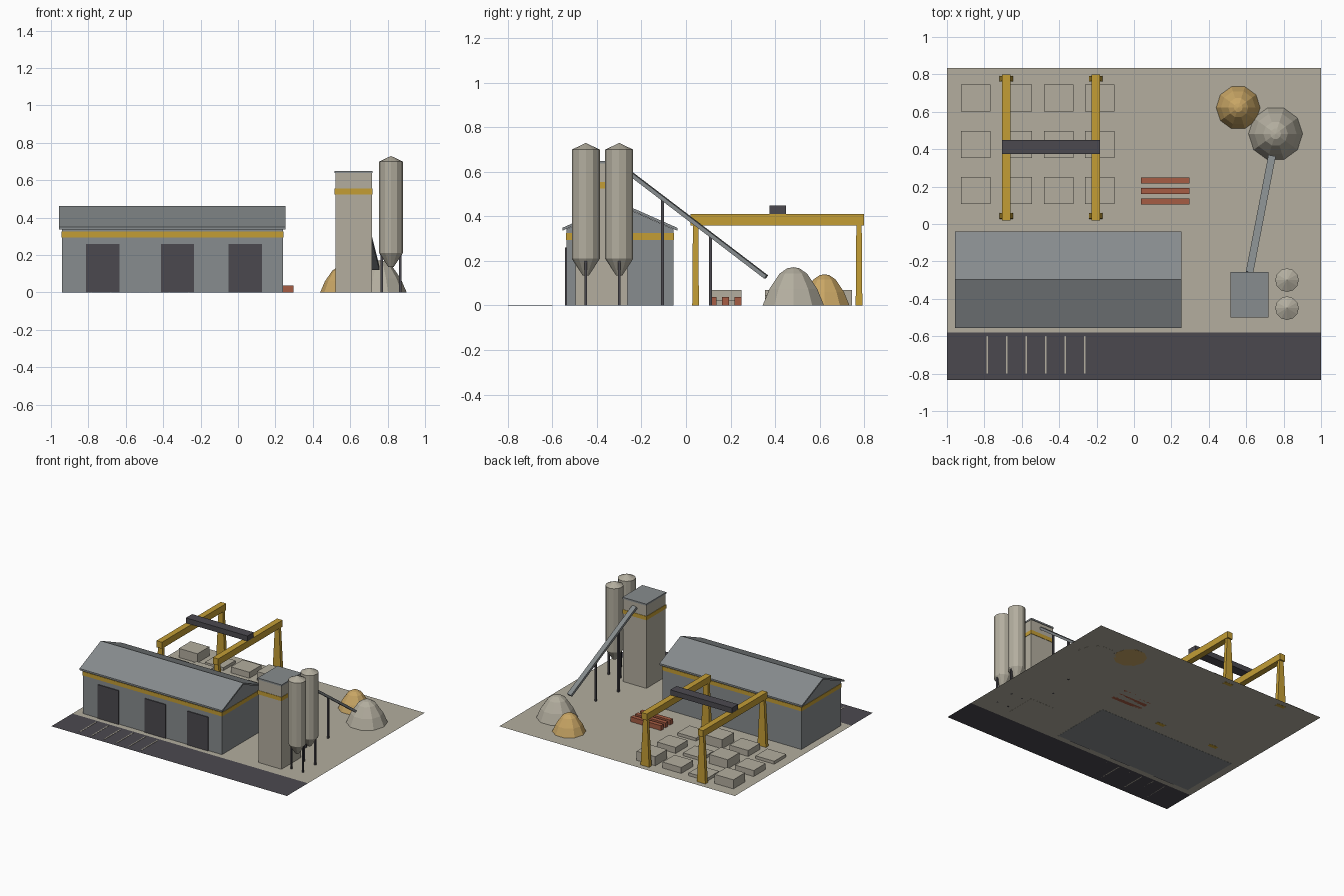
import bpy, bmesh, math
from mathutils import Vector

if "Cube" in bpy.data.objects:
    bpy.data.objects.remove(bpy.data.objects["Cube"])


def material(name, hex_code):
    m = bpy.data.materials.new(name)
    srgb = [((hex_code >> s) & 255) / 255 for s in (16, 8, 0)]
    m.diffuse_color = [((c + 0.055) / 1.055) ** 2.4 for c in srgb] + [1]
    m.use_nodes = True
    m.node_tree.nodes["Principled BSDF"].inputs["Base Color"].default_value = m.diffuse_color
    return m


CONCRETE = material("concrete", 0xB3AE9F)
STEEL = material("steel_grey", 0x878C8E)
DARK = material("dark_asphalt", 0x4B494F)
YELLOW = material("safety_yellow", 0xC39D35)
SAND = material("sand", 0xC9A665)
BRICK = material("brick_red", 0xA65C43)


def finish(name, bm, mat):
    bmesh.ops.recalc_face_normals(bm, faces=bm.faces[:])
    me = bpy.data.meshes.new(name)
    bm.to_mesh(me)
    bm.free()
    me.materials.append(mat)
    ob = bpy.data.objects.new(name, me)
    bpy.context.collection.objects.link(ob)
    return ob


def box(name, x0, x1, y0, y1, z0, z1, mat, taper=(1, 1)):
    """Axis-aligned box; taper scales its top face."""
    bm = bmesh.new()
    bmesh.ops.create_cube(bm, size=1)
    cx, cy = (x0 + x1) / 2, (y0 + y1) / 2
    for v in bm.verts:
        tx, ty = taper if v.co.z > 0 else (1, 1)
        v.co = (cx + v.co.x * (x1 - x0) * tx, cy + v.co.y * (y1 - y0) * ty,
                z1 if v.co.z > 0 else z0)
    return finish(name, bm, mat)


def extrude_x(name, profile, x0, x1, mat):
    """Prism along x from a (y, z) outline."""
    bm = bmesh.new()
    face = bm.faces.new([bm.verts.new((x0, y, z)) for y, z in profile])
    res = bmesh.ops.extrude_face_region(bm, geom=[face])
    moved = [g for g in res["geom"] if isinstance(g, bmesh.types.BMVert)]
    bmesh.ops.translate(bm, vec=(x1 - x0, 0, 0), verts=moved)
    return finish(name, bm, mat)


def lathe(name, x, y, profile, sides, mat):
    """Faceted solid of revolution from (radius, z) points."""
    bm = bmesh.new()
    rings = []
    for r, z in profile:
        rings.append([bm.verts.new((x + r * math.cos(math.tau * i / sides),
                                    y + r * math.sin(math.tau * i / sides), z))
                      for i in range(sides)])
    for a, b in zip(rings, rings[1:]):
        for i in range(sides):
            j = (i + 1) % sides
            bm.faces.new((a[i], a[j], b[j], b[i]))
    bm.faces.new(rings[0])
    bmesh.ops.remove_doubles(bm, verts=bm.verts[:], dist=1e-5)
    return finish(name, bm, mat)


def plane(name, x0, x1, y0, y1, z, mat):
    bm = bmesh.new()
    bm.faces.new([bm.verts.new(c) for c in
                  ((x0, y0, z), (x1, y0, z), (x1, y1, z), (x0, y1, z))])
    return finish(name, bm, mat)


# Yard, road and parking lines
plane("yard", -1, 1, -0.58, 0.835, 0.001, CONCRETE)
plane("road", -1, 1, -0.835, -0.58, 0.001, DARK)
for i in range(6):
    x = -0.784 + i * 0.1044
    box("parking_line", x - 0.004, x + 0.004, -0.8, -0.6, 0.001, 0.003, CONCRETE)

# Production hall with gabled roof
YM, HX0, HX1 = -0.297, -0.94, 0.24
extrude_x("hall_walls", [(YM - 0.24, 0), (YM + 0.24, 0), (YM + 0.24, 0.343),
                         (YM, 0.449), (YM - 0.24, 0.343)], HX0, HX1, STEEL)
extrude_x("hall_roof", [(YM - 0.258, 0.336), (YM, 0.450), (YM + 0.258, 0.336),
                        (YM + 0.258, 0.349), (YM, 0.463), (YM - 0.258, 0.349)],
          -0.957, 0.253, STEEL)
box("hall_band", HX0 - 0.003, HX1 + 0.003, YM - 0.243, YM + 0.243, 0.295, 0.325, YELLOW)
for x in (-0.723, -0.324, 0.038):
    box("hall_door", x - 0.089, x + 0.089, YM - 0.247, YM - 0.238, 0.001, 0.26, DARK)

# Mixing tower
box("tower_body", 0.52, 0.717, -0.497, -0.262, 0, 0.64, CONCRETE)
box("tower_band", 0.517, 0.72, -0.5, -0.259, 0.525, 0.555, YELLOW)
box("tower_cap", 0.517, 0.72, -0.5, -0.257, 0.638, 0.65, STEEL)

# Cement silos on thin legs
for y in (-0.30, -0.45):
    lathe("silo", 0.818, y, [(0.014, 0.135), (0.063, 0.21), (0.063, 0.70),
                             (0.0, 0.73)], 12, CONCRETE)
    for sx in (-1, 1):
        x = 0.818 + sx * 0.049
        box("silo_leg", x - 0.006, x + 0.006, y - 0.006, y + 0.006, 0, 0.235, DARK)

# Inclined conveyor and its posts
a, b = Vector((0.617, -0.262, 0.602)), Vector((0.737, 0.36, 0.128))
belt = box("conveyor", -0.02, 0.02, -(b - a).length / 2, (b - a).length / 2,
           -0.009, 0.009, STEEL)
belt.location = (a + b) / 2
belt.rotation_euler = (b - a).to_track_quat('Y', 'Z').to_euler()
for y in (-0.105, 0.11):
    p = a.lerp(b, (y - a.y) / (b.y - a.y))
    box("conveyor_post", p.x - 0.007, p.x + 0.007, y - 0.007, y + 0.007, 0, p.z - 0.005, DARK)

# Aggregate piles
PILE = [(1, 0), (0.78, 0.43), (0.45, 0.83), (0.2, 0.97), (0, 1)]
for name, x, y, r, h, mat in (("gravel_pile", 0.757, 0.482, 0.145, 0.172, CONCRETE),
                              ("sand_pile", 0.557, 0.622, 0.118, 0.14, SAND)):
    lathe(name, x, y, [(r * u, h * v) for u, v in PILE], 10, mat)

# Gantry crane
for x in (-0.683, -0.205):
    box("gantry_beam", x - 0.023, x + 0.023, 0.02, 0.8, 0.36, 0.41, YELLOW)
    for y in (0.043, 0.777):
        box("gantry_leg", x - 0.036, x + 0.036, y - 0.015, y + 0.015, 0, 0.362,
            YELLOW, (0.5, 0.8))
box("gantry_crossbeam", -0.705, -0.182, 0.375, 0.45, 0.41, 0.45, DARK)

# Stacked concrete blocks of varying height
for j, y in enumerate((0.178, 0.426, 0.674)):
    for i in range(4):
        x = -0.845 + i * 0.221
        h = 0.0235 * (1 + (i + j) % 3)
        box("concrete_block", x - 0.079, x + 0.079, y - 0.072, y + 0.072, 0.001, h, CONCRETE)

# Brick rows
for y in (0.121, 0.177, 0.233):
    box("brick_row", 0.038, 0.296, y - 0.016, y + 0.016, 0.001, 0.038, BRICK)
